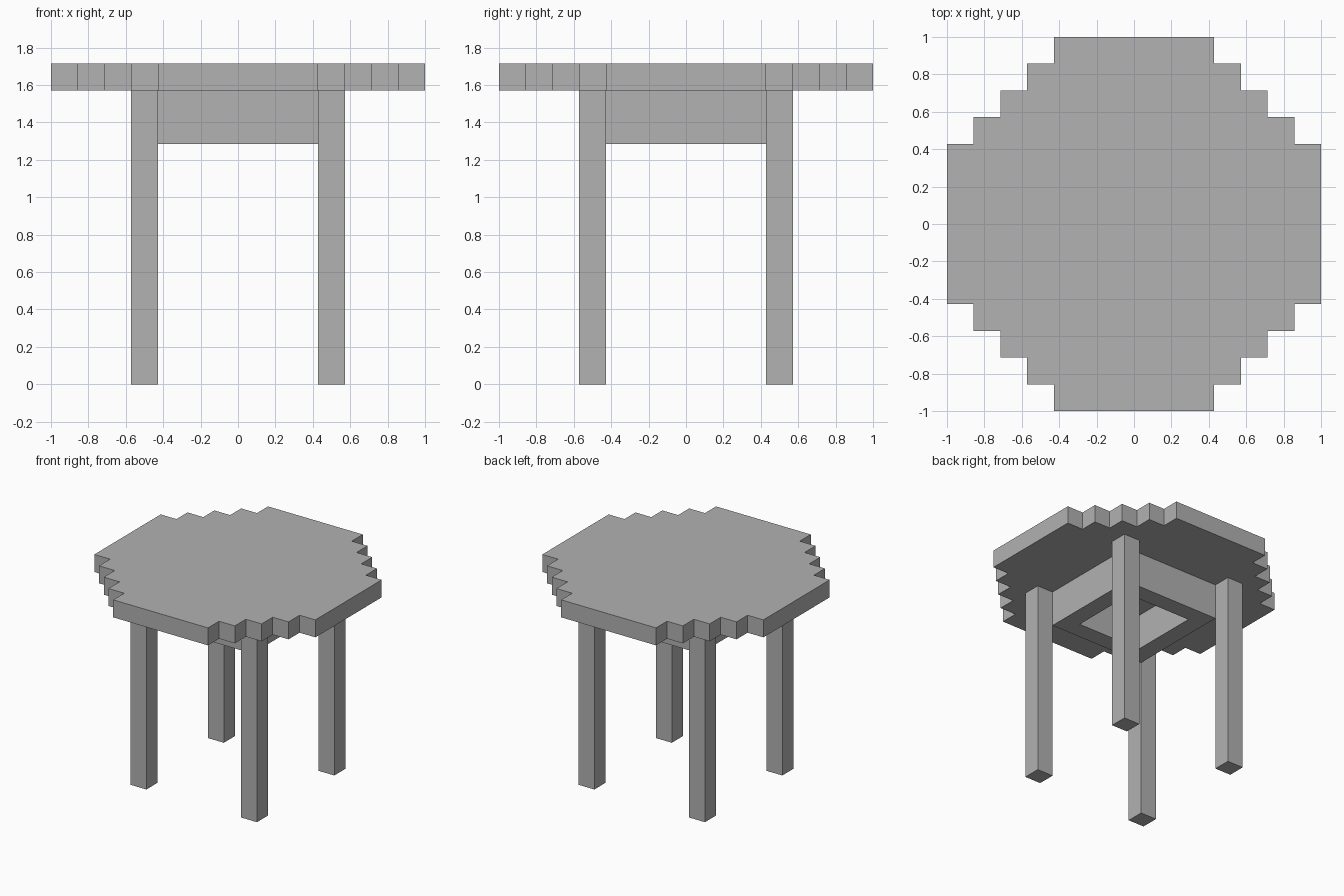
import bpy
import bmesh

cube = bpy.data.objects.get("Cube")
if cube:
    bpy.data.objects.remove(cube, do_unlink=True)

U = 1 / 7  # one grid step; the whole table snaps to it

grey = bpy.data.materials.new("plain grey")
grey.use_nodes = True
colour = (0.445, 0.445, 0.445, 1)
grey.diffuse_color = colour
grey.node_tree.nodes["Principled BSDF"].inputs["Base Color"].default_value = colour


def finish(name, bm):
    bmesh.ops.recalc_face_normals(bm, faces=bm.faces)
    mesh = bpy.data.meshes.new(name)
    bm.to_mesh(mesh)
    bm.free()
    mesh.materials.append(grey)
    obj = bpy.data.objects.new(name, mesh)
    bpy.context.collection.objects.link(obj)
    return obj


def prism(name, outline, bottom, top):
    """Extrude an outline, given in grid steps, between two heights."""
    bm = bmesh.new()
    face = bm.faces.new([bm.verts.new((x * U, y * U, bottom * U)) for x, y in outline])
    new = bmesh.ops.extrude_face_region(bm, geom=[face])["geom"]
    moved = [v for v in new if isinstance(v, bmesh.types.BMVert)]
    bmesh.ops.translate(bm, verts=moved, vec=(0, 0, (top - bottom) * U))
    return finish(name, bm)


def square(cx, cy, half):
    return [(cx - half, cy - half), (cx + half, cy - half),
            (cx + half, cy + half), (cx - half, cy + half)]


# Round tabletop with stepped corners: one staircase turned four times
stairs = [(7, 3)]
for i in range(4):
    stairs += [(6 - i, 3 + i), (6 - i, 4 + i)]
outline = []
for turn in range(4):
    outline += stairs
    stairs = [(-y, x) for x, y in stairs]
prism("tabletop", outline, 11, 12)

# Four square legs
for side, sx in (("left", 1), ("right", -1)):
    for end, sy in (("front", -1), ("back", 1)):
        prism(f"{end}_{side}_leg", square(3.5 * sx, 3.5 * sy, 0.5), 0, 11)

# Hollow square apron inside the legs, open underneath
bm = bmesh.new()
loops = [[bm.verts.new((x * U, y * U, z * U)) for x, y in square(0, 0, half)]
         for half, z in ((3, 9), (3, 11), (2, 11), (2, 9))]
for a, b in zip(loops, loops[1:] + loops[:1]):
    for i in range(4):
        j = (i + 1) % 4
        bm.faces.new((a[i], a[j], b[j], b[i]))
finish("apron", bm)
